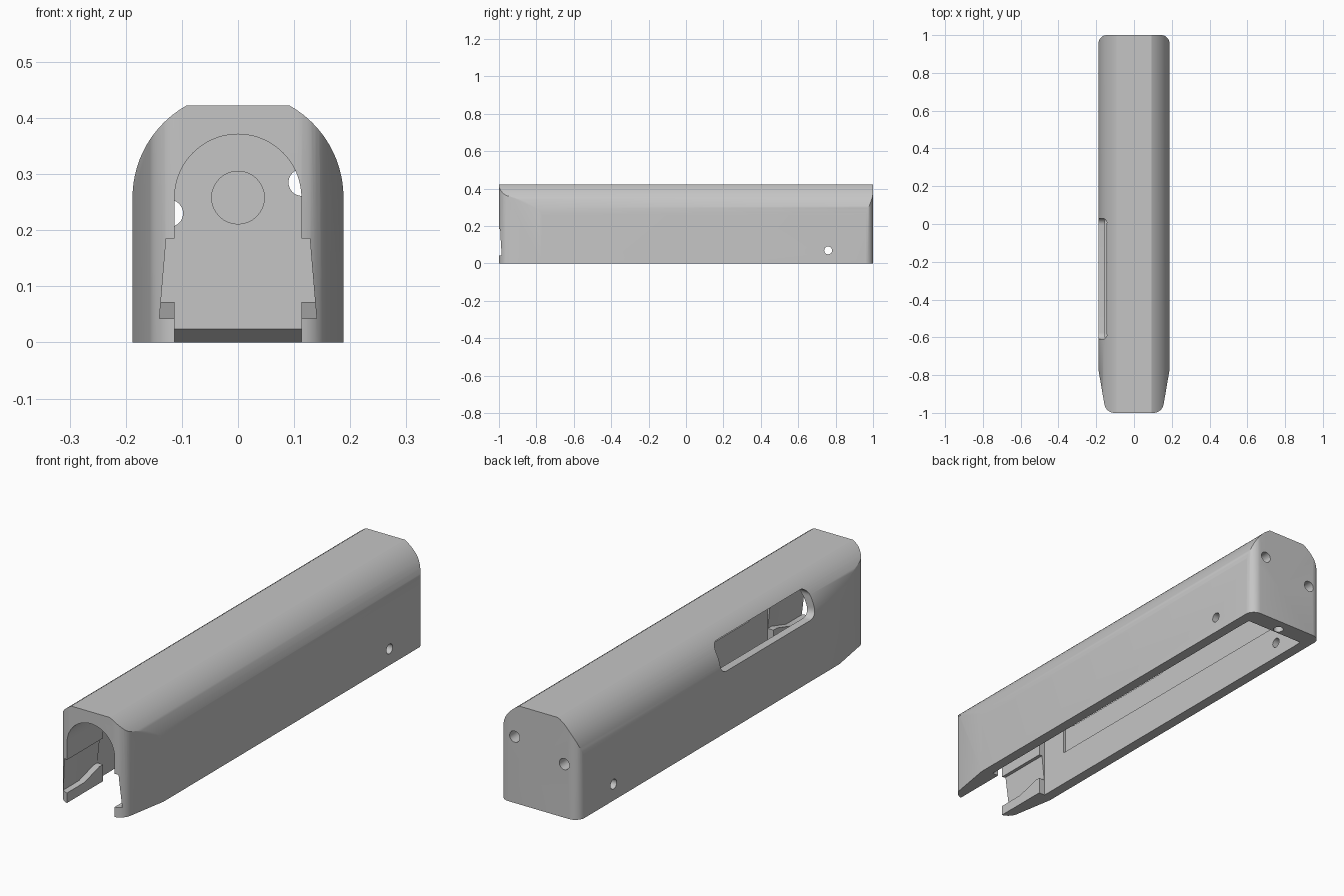
import bpy, bmesh, math
from mathutils import Vector

cube = bpy.data.objects.get("Cube")
if cube:
    bpy.data.objects.remove(cube)

grey = bpy.data.materials.new("plain_grey")
grey.use_nodes = True
GREY = (0.56, 0.56, 0.56, 1)
grey.diffuse_color = GREY
grey.node_tree.nodes["Principled BSDF"].inputs["Base Color"].default_value = GREY


def loft(name, sections, round_edge=None, radius=0.0):
    """Skin closed sections of equal point count; optionally round chosen edges."""
    bm = bmesh.new()
    rings = [[bm.verts.new(p) for p in s] for s in sections]
    n = len(rings[0])
    for a, b in zip(rings, rings[1:]):
        for i in range(n):
            j = (i + 1) % n
            bm.faces.new((a[i], a[j], b[j], b[i]))
    bm.faces.new(rings[0])
    bm.faces.new(rings[-1])
    bmesh.ops.recalc_face_normals(bm, faces=bm.faces)
    if round_edge:
        edges = [e for e in bm.edges if round_edge(*(v.co for v in e.verts))]
        bmesh.ops.bevel(bm, geom=edges, offset=radius, offset_type='OFFSET',
                        segments=8, profile=0.5, affect='EDGES')
    mesh = bpy.data.meshes.new(name)
    bm.to_mesh(mesh)
    bm.free()
    mesh.materials.append(grey)
    obj = bpy.data.objects.new(name, mesh)
    bpy.context.collection.objects.link(obj)
    return obj


def along_y(name, profile, y0, y1):
    return loft(name, [[(x, y, z) for x, z in profile] for y in (y0, y1)])


def drill(name, start, end, r):
    """Round cutter between two points."""
    a, b = Vector(start), Vector(end)
    turn = (b - a).to_track_quat('Z', 'Y')
    ring = [turn @ Vector((r * math.cos(t), r * math.sin(t), 0))
            for t in (math.tau * i / 32 for i in range(32))]
    return loft(name, [[c + p for p in ring] for c in (a, b)])


def combine(target, tool, operation='DIFFERENCE'):
    mod = target.modifiers.new("cut", 'BOOLEAN')
    mod.object, mod.operation, mod.solver = tool, operation, 'EXACT'
    bpy.context.view_layer.objects.active = target
    bpy.ops.object.modifier_apply(modifier=mod.name)
    bpy.data.objects.remove(tool)


AXIS = 0.258


def arch(r, base, top, steps=20):
    """Straight-sided arch about the shared axis, cut flat at the given height."""
    sweep = math.asin(min(1, (top - AXIS) / r))
    half = [(r * math.cos(sweep * i / steps), AXIS + r * math.sin(sweep * i / steps))
            for i in range(steps + 1)]
    left = [(-x, z) for x, z in reversed(half) if x > 1e-5]
    return [(r, base)] + half + left + [(-r, base)]


# Outer shell: arched section with a flat top, trimmed by a tapered plan
body = along_y("hollow_body", arch(0.188, 0, 0.422), -1, 1)
side = [(0.149, -1), (0.1885, -0.77), (0.1885, 1)]
outline = side + [(-x, y) for x, y in reversed(side)]
plan = loft("plan_trim", [[(x, y, z) for x, y in outline] for z in (-0.1, 0.6)],
            lambda a, b: abs(a.z - b.z) > 0.5 and abs(a.y) > 0.9, 0.045)
combine(body, plan, 'INTERSECT')

# Front tunnel, open at the front and underneath
WALL = 0.89
POCKET = -0.755
combine(body, along_y("tunnel", arch(0.113, -0.1, 0.3715), -1.1, POCKET + 0.1))

# Wide pocket behind the tunnel, open underneath, with a deeper upper part
combine(body, along_y("pocket", arch(0.142, -0.1, 0.376), POCKET, WALL))
combine(body, along_y("upper_pocket", arch(0.153, 0.15, 0.38), -0.63, 0.79))

# Wider front mouth with side shelves that ramp up
mouth = [[(-0.14, y, z), (0.14, y, z), (0.128, y, 0.185), (-0.128, y, 0.185)]
         for y, z in ((-1.1, 0.043), (-0.88, 0.043), (-0.78, 0.072), (POCKET + 0.03, 0.072))]
combine(body, loft("mouth", mouth))

# Sloped lower edge of the rear wall
slope = [[(x, WALL - 0.05, -0.02), (x, WALL - 0.05, 0.024), (x, WALL, 0.024),
          (x, WALL + 0.055, -0.02)] for x in (-0.141, 0.141)]
combine(body, loft("wall_slope", slope))

# Rounded side window on the right
window = [[(x, y, z) for y, z in ((-0.61, 0.263), (0.03, 0.263), (0.03, 0.383), (-0.61, 0.383))]
          for x in (-0.3, -0.09)]
combine(body, loft("side_window", window, lambda a, b: abs(a.x - b.x) > 0.1, 0.035))

# Long bores through the rear wall
for x, z in ((-0.122, 0.23), (0.114, 0.285)):
    combine(body, drill("rear_bore", (x, 0.75, z), (x, 1.1, z), 0.024))

# Cross pin hole, blind hole in the rear wall, and hole underneath
combine(body, drill("pin_hole", (-0.3, 0.76, 0.07), (0.3, 0.76, 0.07), 0.021))
combine(body, drill("blind_hole", (0, WALL - 0.1, AXIS), (0, WALL + 0.06, AXIS), 0.047))
combine(body, drill("bottom_hole", (0, 0.945, -0.1), (0, 0.945, 0.12), 0.021))

# Smooth curves, crisp edges
bpy.ops.object.select_all(action='DESELECT')
body.select_set(True)
bpy.context.view_layer.objects.active = body
bpy.ops.object.shade_smooth_by_angle(angle=math.radians(30))
